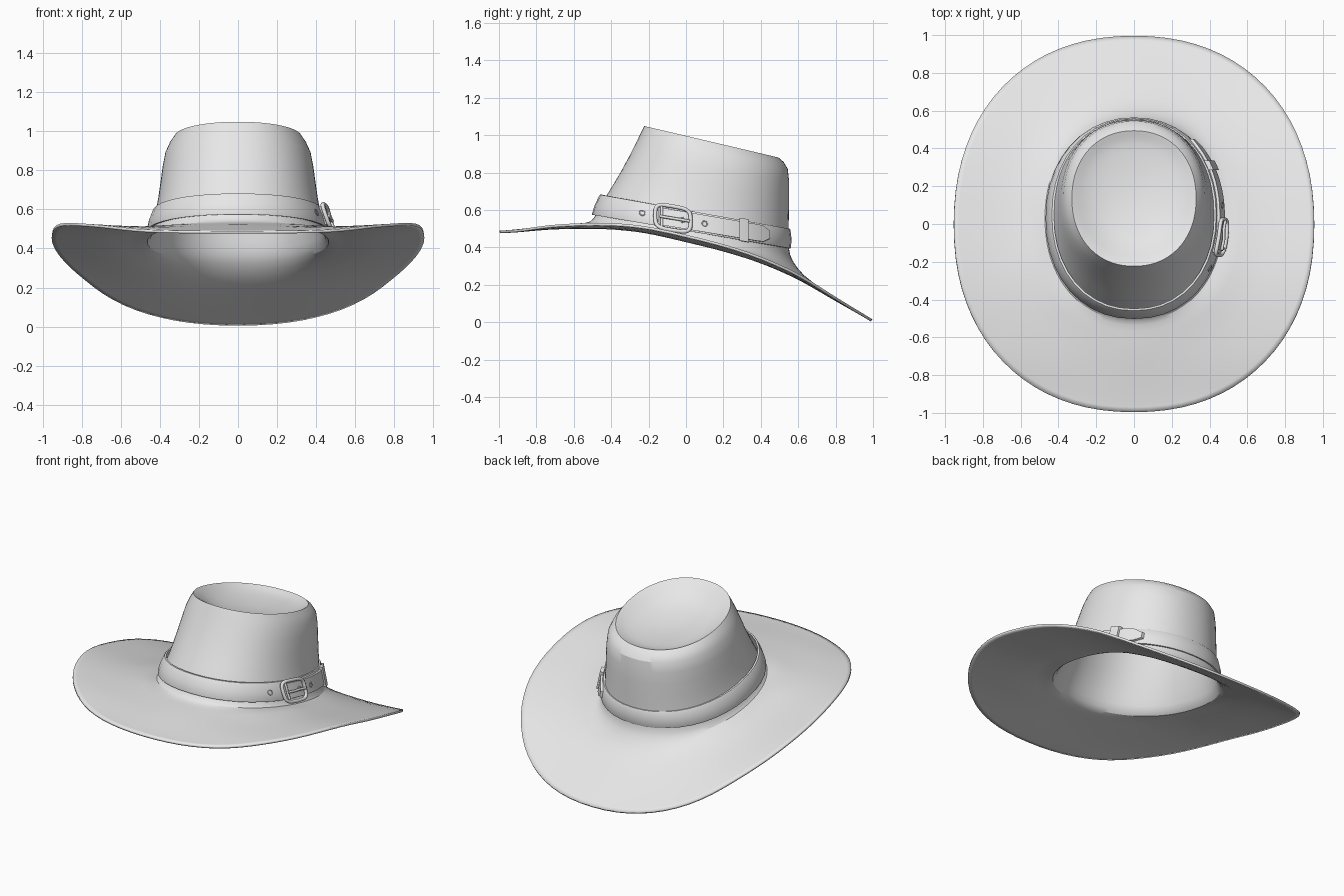
import bpy, bmesh, math

if "Cube" in bpy.data.objects:
    bpy.data.objects.remove(bpy.data.objects["Cube"])

SEG = 40
felt = bpy.data.materials.new("light_grey")
felt.diffuse_color = (0.8, 0.8, 0.8, 1)
felt.use_nodes = True
felt.node_tree.nodes["Principled BSDF"].inputs["Base Color"].default_value = felt.diffuse_color

# side sweep of the brim: height by depth
SWEEP = [(-1, .49), (-.9, .495), (-.7, .525), (-.4, .535), (-.2, .515), (0, .468),
         (.2, .42), (.4, .355), (.6, .265), (.8, .135), (1, .014)]


def sweep(y):
    for (y0, z0), (y1, z1) in zip(SWEEP, SWEEP[1:]):
        if y <= y1:
            return z0 + (z1 - z0) * (y - y0) / (y1 - y0)
    return SWEEP[-1][1]


def spow(v, p):
    return math.copysign(abs(v) ** p, v)


def ring(yf, yb, w, zf=None, zb=None, dip=0, n=2.15):
    """Oval from front yf to back yb; tilted flat, or following the brim sweep."""
    pts = []
    for i in range(SEG):
        a = 2 * math.pi * i / SEG
        c, s = spow(math.cos(a), 2 / n), spow(math.sin(a), 2 / n)
        y = (yf + yb) / 2 + (yb - yf) / 2 * s
        if zf is None:
            z = sweep(y) - dip * abs(math.cos(a))
        else:
            z = zf + (zb - zf) * (s + 1) / 2
        pts.append((w * c, y, z))
    return pts


def finish(ob, angle=40):
    ob.data.materials.clear()
    ob.data.materials.append(felt)
    bpy.ops.object.select_all(action='DESELECT')
    ob.select_set(True)
    bpy.context.view_layer.objects.active = ob
    if ob.type == 'CURVE':
        bpy.ops.object.convert(target='MESH')
    bpy.ops.object.shade_smooth_by_angle(angle=math.radians(angle))
    return ob


def loft(name, rings, centre=None, wrap=False, crease={}):
    bm = bmesh.new()
    cl = bm.edges.layers.float.new('crease_edge')
    vs = [[bm.verts.new(p) for p in r] for r in rings]
    pairs = list(zip(vs, vs[1:])) + ([(vs[-1], vs[0])] if wrap else [])
    for r0, r1 in pairs:
        for i in range(SEG):
            j = (i + 1) % SEG
            bm.faces.new((r0[i], r1[i], r1[j], r0[j]))
    if centre:
        c = bm.verts.new(centre)
        for i in range(SEG):
            bm.faces.new((c, vs[0][i], vs[0][(i + 1) % SEG]))
    for k, val in crease.items():
        for i in range(SEG):
            bm.edges.get((vs[k][i], vs[k][(i + 1) % SEG]))[cl] = val
    me = bpy.data.meshes.new(name)
    bm.to_mesh(me)
    bm.free()
    ob = bpy.data.objects.new(name, me)
    bpy.context.collection.objects.link(ob)
    return ob


# hollow crown and brim in one shell: dished top, rim, wall, flare, brim
hat = loft("crown_and_brim", [
    ring(.03, .26, .11, .905, .865),
    ring(-.10, .40, .22, .945, .862),
    ring(-.18, .455, .295, 1.02, .868),
    ring(-.225, .495, .33, 1.052, .882),
    ring(-.265, .553, .378, .965, .835),
    ring(-.35, .554, .398, .80, .68),
    ring(-.43, .55, .42, .675, .50),
    ring(-.485, .55, .452, .57, .385),
    ring(-.51, .565, .468, .535, .335),
    ring(-.56, .625, .515, dip=.012),
    ring(-.67, .73, .62, dip=.03),
    ring(-.82, .86, .78, dip=.02, n=2.18),
    ring(-.95, .95, .91, dip=.005, n=2.2),
    ring(-1, 1, .957, n=2.2)],
    centre=(0, .14, .878), crease={3: .55, 4: .2})
sub = hat.modifiers.new("smooth", 'SUBSURF')
sub.levels = sub.render_levels = 1
sol = hat.modifiers.new("thickness", 'SOLIDIFY')
sol.thickness, sol.offset = .014, -1
finish(hat, 50)


# hat band: s runs from lower to upper edge, off pushes outwards
def band_dims(s, off=0):
    return (-.505 + .043 * s - off, .562 - .004 * s + off, .47 - .032 * s + off,
            .575 + .107 * s, .395 + .105 * s)


band = loft("hat_band", [ring(*band_dims(s, o)) for s, o in (
    (0, -.014), (0, -.003), (.06, 0), (.5, .004), (.94, 0), (1, -.003), (1, -.014))], wrap=True)
finish(band)


def on_band(y, s, off):
    """Point on the right-hand side of the band."""
    yf, yb, w, zf, zb = band_dims(s, off)
    t = (y - (yf + yb) / 2) / ((yb - yf) / 2)
    x = w * (1 - abs(t) ** 2.15) ** (1 / 2.15)
    return (x, y, zf + (zb - zf) * (t + 1) / 2)


def tube(name, pts, r, closed):
    cu = bpy.data.curves.new(name, 'CURVE')
    cu.dimensions, cu.bevel_depth, cu.bevel_resolution = '3D', r, 2
    cu.use_fill_caps = True
    sp = cu.splines.new('POLY')
    sp.points.add(len(pts) - 1)
    for p, q in zip(sp.points, pts):
        p.co = (*q, 1)
    sp.use_cyclic_u = closed
    ob = bpy.data.objects.new(name, cu)
    bpy.context.collection.objects.link(ob)
    return finish(ob, 60)


def loop(y, s, hy, hs, off, n=4, count=24):
    """Rounded rectangle lying on the band."""
    out = []
    for i in range(count):
        a = 2 * math.pi * i / count
        out.append(on_band(y + hy * spow(math.cos(a), 2 / n),
                           s + hs * spow(math.sin(a), 2 / n), off))
    return out


def plate(name, y0, y1, s0, s1, off, thick, tip=0):
    """Curved strip on the band, optionally with a rounded rear tip."""
    bm = bmesh.new()
    N, mid = 16, (s0 + s1) / 2
    cols = []
    for i in range(N + 1):
        y = y0 + (y1 - y0) * i / N
        u = max(0, (y - (y1 - tip)) / tip) if tip else 0
        h = (s1 - s0) / 2 * math.sqrt(max(.2, 1 - u * u))
        cols.append([bm.verts.new(on_band(y, mid + h * v, o))
                     for v, o in ((-1, off - thick), (-1, off), (1, off), (1, off - thick))])
    for a, b in zip(cols, cols[1:]):
        for k in range(4):
            m = (k + 1) % 4
            bm.faces.new((a[k], b[k], b[m], a[m]))
    bm.faces.new(cols[0])
    bm.faces.new(cols[-1][::-1])
    bmesh.ops.recalc_face_normals(bm, faces=bm.faces)
    me = bpy.data.meshes.new(name)
    bm.to_mesh(me)
    bm.free()
    ob = bpy.data.objects.new(name, me)
    bpy.context.collection.objects.link(ob)
    return finish(ob)


# strap tail laid over the band, and the keeper holding it
plate("strap_tail", -.15, .45, .08, .92, .014, .014, tip=.05)
plate("strap_keeper", .285, .335, -.06, 1.08, .024, .024)

# buckle frame, side bar and prong
tube("buckle_frame", loop(-.07, .5, .095, .58, .022), .011, True)
tube("buckle_bar", [on_band(-.13, s, .02) for s in (-.05, .5, 1.05)], .008, False)
tube("buckle_prong", [on_band(y, .5, o) for y, o in
                      ((-.14, .03), (-.08, .03), (-.03, .024), (.02, .03))], .008, False)

# strap eyelets
for k, (y, off) in enumerate(((-.235, .005), (-.02, .015), (.1, .015))):
    tube(f"eyelet_{k}", loop(y, .5, .014, .12, off, n=2, count=12), .003, True)
